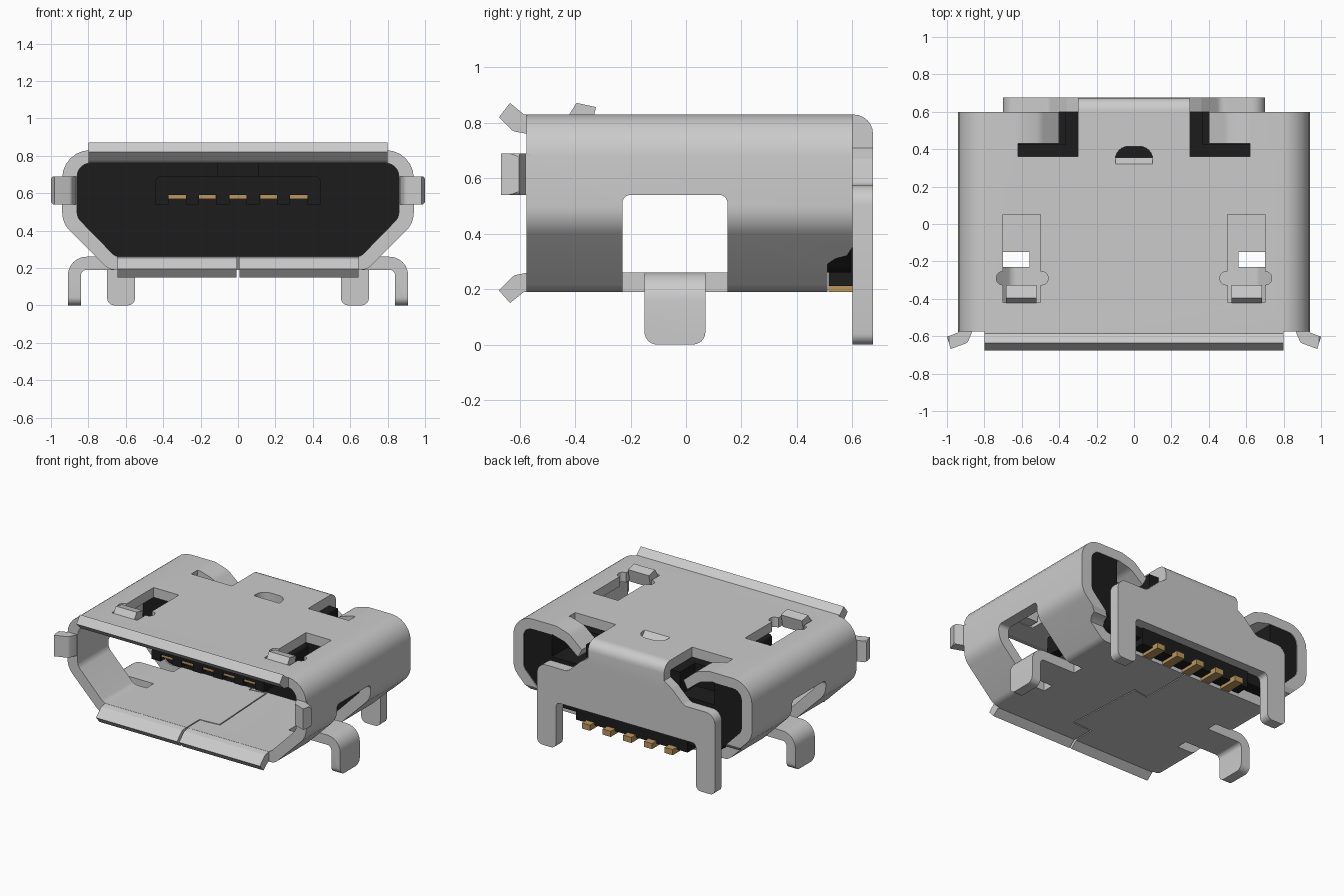
import bpy, bmesh, math
from mathutils import Vector

if "Cube" in bpy.data.objects:
    bpy.data.objects.remove(bpy.data.objects["Cube"])


def material(name, rgb):
    m = bpy.data.materials.new(name)
    m.diffuse_color = (*rgb, 1)
    m.use_nodes = True
    m.node_tree.nodes["Principled BSDF"].inputs["Base Color"].default_value = m.diffuse_color
    return m


METAL = material("brushed_metal", (0.6, 0.6, 0.6))
BLACK = material("black_plastic", (0.012, 0.012, 0.012))
GOLD = material("gold_contact", (0.5, 0.31, 0.11))


def rounded(pts, n=6):
    """2D corners (a, b[, radius]) -> outline with rounded corners."""
    out = []
    for i, p in enumerate(pts):
        c = Vector(p[:2])
        r = p[2] if len(p) > 2 else 0
        if not r:
            out.append(c)
            continue
        u = (Vector(pts[i - 1][:2]) - c).normalized()
        v = (Vector(pts[(i + 1) % len(pts)][:2]) - c).normalized()
        half = u.angle(v) / 2
        t = r / math.tan(half)
        o = c + (u + v).normalized() * (r / math.sin(half))
        a, b = c + u * t - o, c + v * t - o
        sweep = math.pi - 2 * half
        for k in range(n + 1):
            f = k / n
            out.append(o + (a * math.sin((1 - f) * sweep) + b * math.sin(f * sweep)) / math.sin(sweep))
    return out


def prism(name, pts, axis, lo, hi, mat=METAL):
    """Extrude an outline along an axis: x uses (y,z), y uses (x,z), z uses (x,y)."""
    put = {"x": lambda p, d: (d, p[0], p[1]), "y": lambda p, d: (p[0], d, p[1]),
           "z": lambda p, d: (p[0], p[1], d)}[axis]
    bm = bmesh.new()
    ol = rounded(pts)
    n = len(ol)
    a = [bm.verts.new(put(p, lo)) for p in ol]
    b = [bm.verts.new(put(p, hi)) for p in ol]
    bm.faces.new(a)
    bm.faces.new(b[::-1])
    for i in range(n):
        bm.faces.new((a[i], b[i], b[(i + 1) % n], a[(i + 1) % n]))
    bmesh.ops.recalc_face_normals(bm, faces=bm.faces)
    if bm.calc_volume(signed=True) < 0:
        bmesh.ops.reverse_faces(bm, faces=bm.faces)
    me = bpy.data.meshes.new(name)
    bm.to_mesh(me)
    bm.free()
    me.materials.append(mat)
    ob = bpy.data.objects.new(name, me)
    bpy.context.collection.objects.link(ob)
    return ob


def box(name, x0, x1, y0, y1, z0, z1, mat=METAL):
    return prism(name, [(x0, y0), (x1, y0), (x1, y1), (x0, y1)], "z", z0, z1, mat)


def boolean(ob, cutter, op="DIFFERENCE"):
    """Cut, but keep the old mesh if the solver returns nothing."""
    old = ob.data.copy()
    m = ob.modifiers.new("cut", "BOOLEAN")
    m.operation, m.object, m.solver = op, cutter, "EXACT"
    bpy.context.view_layer.objects.active = ob
    bpy.ops.object.modifier_apply(modifier=m.name)
    if not ob.data.polygons:
        print("empty cut on", ob.name)
        ob.data = old
    bpy.data.objects.remove(cutter)


def flip(pts, s):
    return [(s * p[0], *p[1:]) for p in pts]


def sym(half):
    """Mirror a right-half outline in the first coordinate."""
    return half + flip(half, -1)[::-1]


SIDES = (("right", 1), ("left", -1))
OUTER = sym([(.94, .83, .15), (.94, .44, .14), (.69, .19, .08)])
INNER = sym([(.86, .76, .07), (.86, .47, .07), (.655, .26, .06)])

# folded metal shell with its cut-outs
shell = prism("shell", OUTER, "y", -.575, .60)
boolean(shell, prism("c", INNER, "y", -.7, .7))
boolean(shell, prism("c", [(.51, .1), (.51, .29), (.54, .31), (.58, .32), (.6, .35), (.7, .35), (.7, .1)],
                     "x", -1.1, 1.1))
boolean(shell, prism("c", sym([(.1, .415, .07), (.1, .31)]), "z", .7, .9))
for side, s in SIDES:
    win = prism("c", [(-.23, .1), (-.23, .54, .03), (.15, .54, .03), (.15, .1)], "x",
                min(.56 * s, 1.1 * s), max(.56 * s, 1.1 * s))
    boolean(shell, win)
    boolean(shell, prism("c", flip([(.30, .36), (.62, .36), (.62, .7), (.30, .7)], s), "z", .7, .9))
    boolean(shell, prism("c", flip([(.5, .05), (.7, .05), (.7, -.255), (.735, -.255, .03), (.735, -.325, .03),
                                    (.7, -.325), (.7, -.42), (.5, -.42), (.5, -.325), (.46, -.325, .03),
                                    (.46, -.255, .03), (.5, -.255)], s), "z", .7, .9))

# interlocking seam in the floor of the shell
seam = [Vector(p) for p in ((0, -.6), (0, -.43), (.15, -.42), (.12, .15), (0, .13), (0, .53))]
for p, q in zip(seam, seam[1:]):
    d = (q - p).normalized() * .004
    e = Vector((-d.y, d.x))
    boolean(shell, prism("c", [p - d + e, p - d - e, q + d * .9 - e, q + d * .9 + e][::1] and
                         [tuple(v) for v in (p - d + e, p - d - e, q + d * .9 - e, q + d * .9 + e)],
                         "z", .1, .3))

# flared lips round the mouth
prism("top_lip", [(-.57, .83), (-.585, .83), (-.635, .872), (-.675, .82), (-.625, .77, .03), (-.57, .76)],
      "x", -.8, .8)
for side, s in SIDES:
    a, b = sorted((.008 * s, .645 * s))
    prism(side + "_bottom_lip", [(-.57, .26), (-.62, .25, .03), (-.675, .195), (-.635, .15), (-.585, .19),
                                 (-.57, .19)], "x", a, b)
    lip = prism(side + "_side_lip", flip([(.94, -.56), (.94, -.58), (1.0, -.603), (.98, -.668),
                                          (.89, -.635, .03), (.865, -.575), (.865, -.56)], s), "z", .54, .69)
    boolean(lip, prism("c", flip([(.8, .535), (1.002, .535, .03), (1.002, .695, .03), (.8, .695)], s),
                       "y", -.7, -.5), "INTERSECT")

# side legs, latch springs and bent rear tabs
for side, s in SIDES:
    leg = prism(side + "_leg", flip([(.55, .19), (.84, .19, .03), (.84, 0), (.91, 0), (.91, .26, .1),
                                     (.55, .26)], s), "y", -.15, .07)
    boolean(leg, prism("c", [(-.15, .3), (-.15, 0, .045), (.07, 0, .045), (.07, .3)], "x", -1.1, 1.1),
            "INTERSECT")
    a, b = sorted((.52 * s, .685 * s))
    prism(side + "_latch_spring", [(-.425, .765), (-.425, .825), (-.395, .872), (-.325, .857), (-.345, .765)],
          "x", a, b)
    prism(side + "_rear_tab", flip([(.63, .83), (.60, .83), (.50, .80, .1), (.40, .715), (.43, .655),
                                    (.53, .735, .1), (.63, .76)], s), "y", .43, .60)

# rear flap folded down with two solder legs
prism("flap_bend", [(.59, .83), (.675, .83, .07), (.675, .65), (.6, .65), (.6, .76), (.59, .76)], "x", -.3, .3)
prism("rear_flap", sym([(.30, .71), (.36, .67, .04), (.46, .575, .05), (.70, .575, .07), (.70, 0, .04),
                        (.55, 0, .04), (.55, .33, .03)]), "y", .60, .675)
prism("top_dimple", [(.30, .83), (.32, .83), (.355, .785), (.34, .765), (.30, .765)], "x", -.1, .1)

# plastic housing and tongue
housing = prism("housing", INNER, "y", .16, .595, BLACK)
for side, s in SIDES:
    a, b = sorted((.37 * s, .64 * s))
    boolean(housing, box("c", a, b, .425, .7, .6, .9))
box("housing_foot", -.44, .44, .515, .61, .212, .36, BLACK)
prism("tongue", sym([(.44, .59), (.44, .69, .025)]), "y", -.34, .2, BLACK)
box("tongue_key", -.11, .11, -.32, .2, .68, .76, BLACK)
for i in range(6):
    x = (i - 2.5) * .1625
    box(f"tongue_rib_{i + 1}", x - .035, x + .035, -.34, .2, .54, .6, BLACK)

# gold contacts and solder tails
for i in range(5):
    x = (i - 2) * .1625
    box(f"contact_{i + 1}", x - .046, x + .046, -.33, .2, .568, .592, GOLD)
    box(f"solder_tail_{i + 1}", x - .032, x + .032, .515, .66, .19, .23, GOLD)

# smooth the bends, keep the edges crisp
for ob in bpy.context.scene.objects:
    ob.select_set(True)
bpy.context.view_layer.objects.active = shell
bpy.ops.object.shade_smooth_by_angle(angle=math.radians(25))
